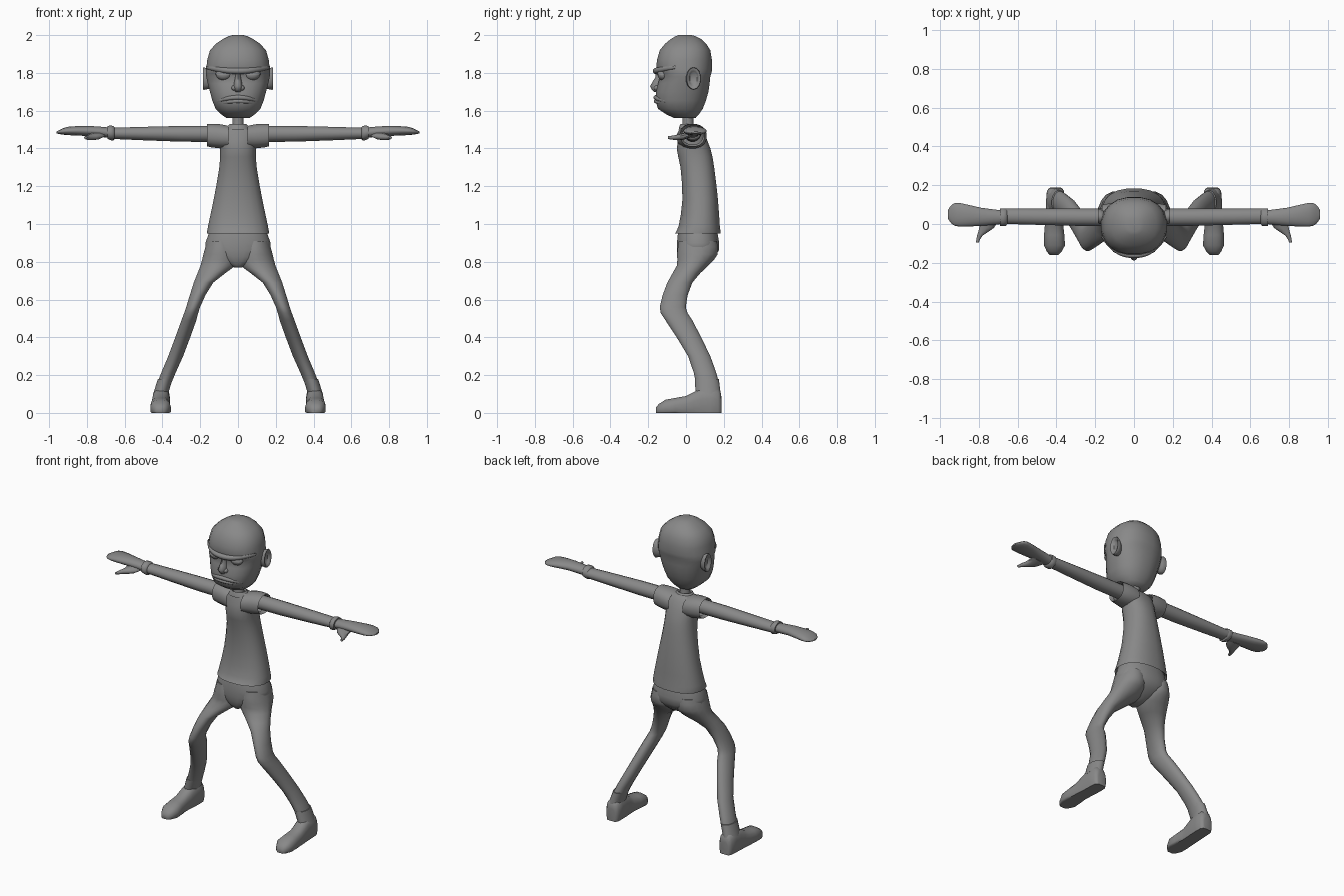
import bpy, bmesh, math
from mathutils import Matrix, Vector

default_cube = bpy.data.objects.get("Cube")
if default_cube:
    bpy.data.objects.remove(default_cube, do_unlink=True)

# One plain clay colour for the whole figure
clay = bpy.data.materials.new("clay_grey")
clay.use_nodes = True
clay.diffuse_color = (.25, .25, .25, 1)
clay.node_tree.nodes["Principled BSDF"].inputs["Base Color"].default_value = clay.diffuse_color


def finish(name, bm, mirror):
    """Turn a bmesh into a smooth-shaded object, optionally mirrored across x."""
    bmesh.ops.recalc_face_normals(bm, faces=bm.faces)
    mesh = bpy.data.meshes.new(name)
    bm.to_mesh(mesh)
    bm.free()
    mesh.materials.append(clay)
    obj = bpy.data.objects.new(name, mesh)
    bpy.context.collection.objects.link(obj)
    bpy.ops.object.select_all(action='DESELECT')
    obj.select_set(True)
    bpy.context.view_layer.objects.active = obj
    bpy.ops.object.shade_smooth_by_angle(angle=math.radians(55))
    if mirror:
        modifier = obj.modifiers.new("Mirror", 'MIRROR')
        modifier.use_axis[0] = True
        modifier.use_mirror_merge = False


def smooth_rings(rings, steps):
    """Flowing in-between sections through the given sections."""
    keys = [Vector(ring) for ring in rings]
    keys = [keys[0], *keys, keys[-1]]
    result = []
    for before, start, end, after in zip(keys, keys[1:], keys[2:], keys[3:]):
        start_slope, end_slope = (end - before) / 2, (after - start) / 2
        for step in range(steps):
            t = step / steps
            blend = t * t * (3 - 2 * t)
            result.append(start.lerp(end, blend)
                          + start_slope * t * (1 - t) ** 2 - end_slope * t * t * (1 - t))
    return result + [keys[-1]]


def place(axis, along, a, b):
    """Position of a section point for a loft along an axis, kept above the floor."""
    x, y, z = {'x': (along, a, b), 'y': (a, along, b), 'z': (a, b, along)}[axis]
    return x, y, max(z, 0)


def loft(name, axis, rings, sides=16, power=2, steps=2, mirror=False, caps=True):
    """Join rounded sections; each ring is (along, a_min, a_max, b_min, b_max)."""
    bm = bmesh.new()
    loops = []
    for along, a_min, a_max, b_min, b_max in smooth_rings(rings, steps):
        loop = []
        for i in range(sides):
            angle = math.tau * (i + .5) / sides
            c, s = math.cos(angle), math.sin(angle)
            u = math.copysign(abs(c) ** (2 / power), c)
            v = math.copysign(abs(s) ** (2 / power), s)
            a = (a_min + a_max + u * (a_max - a_min)) / 2
            b = (b_min + b_max + v * (b_max - b_min)) / 2
            loop.append(bm.verts.new(place(axis, along, a, b)))
        loops.append(loop)
    for low, high in zip(loops, loops[1:]):
        for i in range(sides):
            j = (i + 1) % sides
            bm.faces.new((low[i], low[j], high[j], high[i]))
    if caps:
        bm.faces.new(loops[0])
        bm.faces.new(loops[-1])
    finish(name, bm, mirror)


def upright(name, rings, **options):
    """Vertical loft symmetric in x; each ring is (z, half_width, front, back)."""
    loft(name, 'z', [(z, -w, w, f, b) for z, w, f, b in rings], **options)


def face_strip(name, half_width, front, sweep, height, droop, thickness):
    """Ridge wrapped round the face, swept back and drooping towards tapered ends."""
    rings = []
    count = 8
    for i in range(-count, count + 1):
        t = i / count
        y = front + sweep * abs(t) ** 2.5
        z = height - droop * t * t
        r = thickness * (1 - t * t / 2)
        rings.append((half_width * t, y - r, y + r, z - r, z + r))
    loft(name, 'x', rings, sides=8, steps=1)


def ellipsoid(name, centre, radii, upper_half=False):
    """Mirrored pair of squashed balls, optionally only their upper halves."""
    bm = bmesh.new()
    matrix = Matrix.Translation(centre) @ Matrix.Diagonal((*radii, 1))
    bmesh.ops.create_uvsphere(bm, u_segments=16, v_segments=10, radius=1, matrix=matrix)
    if upper_half:
        bmesh.ops.bisect_plane(bm, geom=bm.verts[:] + bm.edges[:] + bm.faces[:],
                               plane_co=centre, plane_no=(0, 0, 1), clear_inner=True)
    finish(name, bm, mirror=True)


# Skull from jaw to crown, and neck
upright("head", [
    (1.56, .06, -.06, .05), (1.61, .12, -.15, .09), (1.7, .15, -.16, .12),
    (1.78, .17, -.14, .13), (1.82, .17, -.16, .14), (1.92, .15, -.14, .13),
    (1.98, .08, -.08, .08), (2, .03, -.04, .03)], sides=20, power=2.3)
upright("neck", [(1.47, .04, -.03, .05), (1.53, .03, -.02, .04), (1.6, .03, -.02, .04)])

# Face: brow, lips, nose, eyes and lids
face_strip("brow_ridge", half_width=.17, front=-.16, sweep=.1, height=1.81, droop=-.02, thickness=.017)
face_strip("upper_lip", half_width=.11, front=-.16, sweep=.05, height=1.67, droop=.02, thickness=.013)
face_strip("lower_lip", half_width=.09, front=-.16, sweep=.04, height=1.65, droop=.01, thickness=.011)
upright("nose", [(1.81, .02, -.17, -.1), (1.78, .015, -.16, -.1),
                 (1.73, .025, -.19, -.1), (1.7, .02, -.17, -.1)], sides=10)
ellipsoid("nostrils", (.02, -.15, 1.72), (.015, .02, .015))
eye_centre = Vector((.075, -.12, 1.79))
eye_size = Vector((.04, .03, .03))
ellipsoid("eyes", eye_centre, eye_size)
ellipsoid("eyelids", eye_centre, eye_size * 1.12, upper_half=True)

# Ears: flaring rim with a sunken bowl
loft("ears", 'x', [(.14, 0, .06, 1.72, 1.81), (.18, 0, .08, 1.71, 1.83),
                   (.185, .01, .07, 1.72, 1.82), (.17, .02, .06, 1.74, 1.8)],
     sides=14, mirror=True)

# Shirt: body with turned hem, open sleeves, collar
upright("shirt_body", [
    (.97, .15, -.04, .17), (.95, .165, -.06, .185), (.99, .16, -.04, .18),
    (1.13, .13, -.02, .17), (1.3, .1, -.03, .15), (1.4, .095, -.05, .13),
    (1.49, .1, -.03, .09), (1.52, .06, -.02, .06)], sides=20, power=2.3)
loft("sleeves", 'x', [(.05, -.05, .11, 1.4, 1.52), (.1, -.04, .11, 1.4, 1.53),
                      (.165, -.03, .1, 1.41, 1.53), (.14, -.02, .09, 1.42, 1.52)],
     power=2.3, mirror=True, caps=False)
upright("collar", [(1.5, .07, -.04, .07), (1.53, .045, -.03, .05), (1.51, .03, -.02, .04)])

# Arms, cuffs, mitten hands and thumbs
loft("arms", 'x', [(.1, -.01, .08, 1.435, 1.52), (.3, -.01, .08, 1.435, 1.52),
                   (.67, 0, .08, 1.45, 1.51)], mirror=True)
loft("cuffs", 'x', [(.65, .01, .07, 1.46, 1.5), (.66, -.01, .08, 1.44, 1.52),
                    (.69, -.01, .08, 1.45, 1.52), (.69, .01, .07, 1.46, 1.51)], mirror=True)
loft("hands", 'x', [
    (.67, 0, .07, 1.455, 1.51), (.79, -.01, .085, 1.465, 1.52), (.9, -.015, .11, 1.47, 1.515),
    (.94, 0, .1, 1.475, 1.5), (.96, .03, .07, 1.48, 1.49)], mirror=True)
loft("thumbs", 'y', [(.03, .69, .8, 1.46, 1.49), (-.02, .72, .8, 1.445, 1.48),
                     (-.06, .78, .81, 1.445, 1.47), (-.095, .8, .815, 1.45, 1.465)],
     sides=10, mirror=True)

# Trousers: hips with rounded seat, then bent, spread legs
upright("hips", [(1, .14, -.03, .16), (.94, .16, -.045, .17), (.86, .175, -.05, .175),
                 (.8, .09, -.04, .12), (.77, .02, -.02, .06)], sides=20, power=2.3)
loft("legs", 'z', [
    (.91, .02, .165, -.04, .165), (.84, 0, .185, -.05, .17), (.78, .01, .2, -.05, .12),
    (.69, .13, .235, -.1, .035), (.56, .2, .275, -.14, 0), (.49, .22, .3, -.11, .035),
    (.3, .29, .37, .01, .13), (.14, .36, .435, .055, .18), (.05, .37, .44, .06, .18)],
     mirror=True)

# Shoes: low rounded toes and flat soles, with a band at the ankle
loft("shoes", 'y', [
    (.188, .38, .43, -.02, .08), (.17, .36, .45, -.03, .13), (.08, .36, .455, -.03, .13),
    (0, .365, .46, -.03, .09), (-.11, .355, .465, -.03, .07), (-.16, .39, .435, -.01, .03)],
     power=2.6, mirror=True)
loft("ankle_bands", 'z', [(.1, .37, .45, .05, .185), (.18, .345, .425, .045, .175)], mirror=True)
